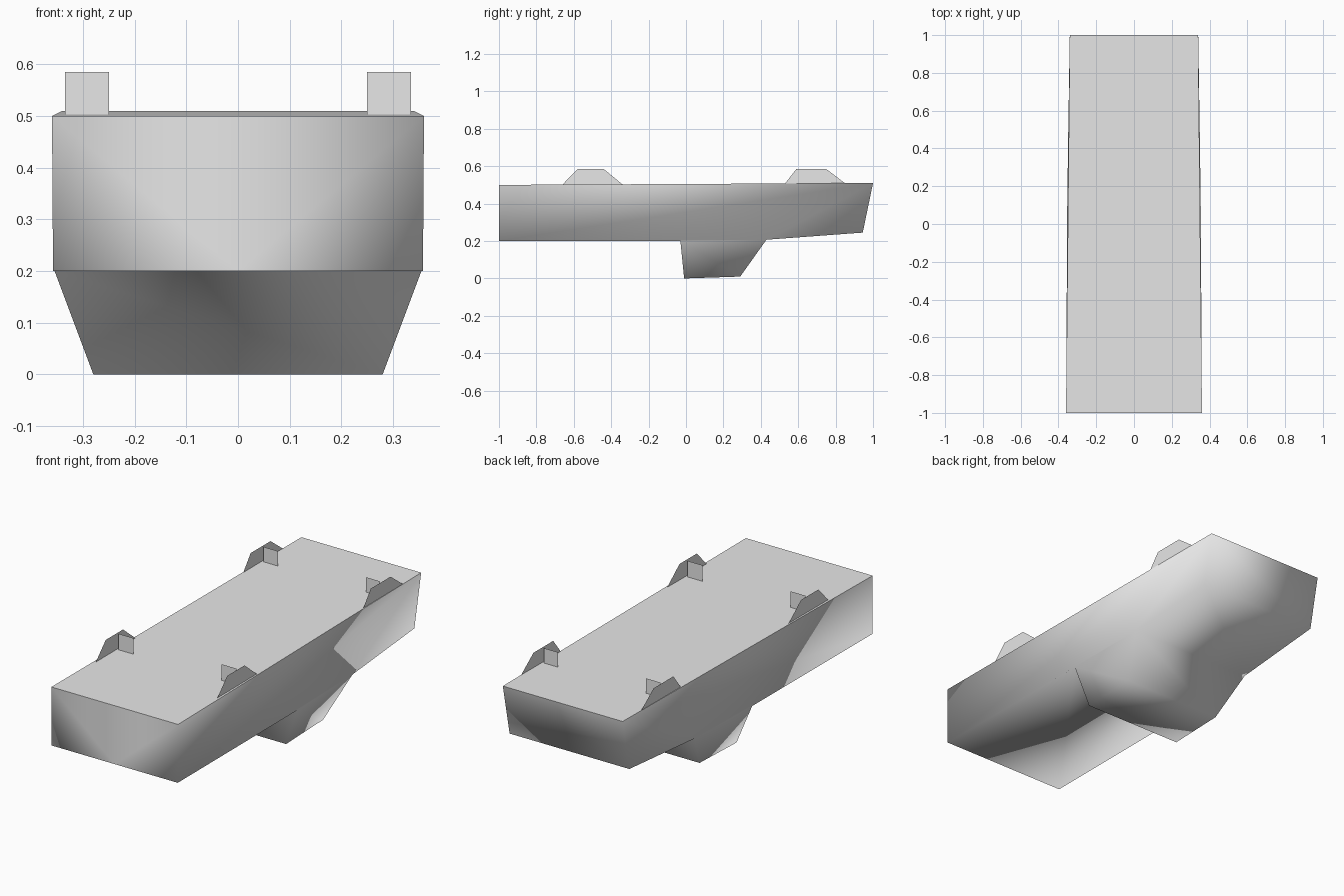
import bpy
import bmesh

if "Cube" in bpy.data.objects:
    bpy.data.objects.remove(bpy.data.objects["Cube"], do_unlink=True)

# Single grey paint
grey = bpy.data.materials.new("plain_grey")
grey.use_nodes = True
grey.diffuse_color = (0.8, 0.8, 0.8, 1)
grey.node_tree.nodes["Principled BSDF"].inputs["Base Color"].default_value = (0.8, 0.8, 0.8, 1)


def add_object(name, bm):
    mesh = bpy.data.meshes.new(name)
    bm.to_mesh(mesh)
    bm.free()
    mesh.materials.append(grey)
    obj = bpy.data.objects.new(name, mesh)
    bpy.context.collection.objects.link(obj)
    return obj


def build_hull():
    bm = bmesh.new()

    def pair(half_width, y, z):
        return [bm.verts.new((s * half_width, y, z)) for s in (-1, 1)]

    # Deck edges and underside stations, each a right/left pair
    deck_front = pair(0.36, -1, 0.5)
    deck_back = pair(0.34, 1, 0.51)
    belly_front = pair(0.358, -1, 0.2)
    keel_front = pair(0.355, -0.03, 0.2)
    foot_front = pair(0.28, -0.01, 0)
    foot_back = pair(0.28, 0.29, 0.01)
    keel_back = pair(0.349, 0.43, 0.207)
    belly_back = pair(0.34, 0.945, 0.245)

    # Underside, keel and tail as one strip of quads
    strip = [belly_front, keel_front, foot_front, foot_back,
             keel_back, belly_back, deck_back]
    for a, b in zip(strip, strip[1:]):
        bm.faces.new((a[0], a[1], b[1], b[0]))
    deck = bm.faces.new((*deck_front, deck_back[1], deck_back[0]))

    # Nose split down the middle, then the hull and keel sides
    mid_top = bm.verts.new((0, -1, 0.5))
    mid_low = bm.verts.new((0, -1, 0.2))
    for i in (0, 1):
        bm.faces.new((deck_front[i], belly_front[i], mid_low, mid_top))
        bm.faces.new([p[i] for p in (deck_front, belly_front, keel_front,
                                     keel_back, belly_back, deck_back)])
        bm.faces.new([p[i] for p in (keel_front, foot_front, foot_back, keel_back)])

    bmesh.ops.recalc_face_normals(bm, faces=bm.faces[:])
    deck.normal_update()
    if deck.normal.z < 0:
        bmesh.ops.reverse_faces(bm, faces=bm.faces[:])

    # Soft body with a crisp deck rim
    for f in bm.faces:
        f.smooth = True
    for e in deck.edges:
        e.smooth = False
    deck.smooth = False
    return add_object("hull", bm)


def build_clip(name, side, x, profile, cross_y):
    # Thin trapezoid rail along the edge, with an upright tab crossing it
    bm = bmesh.new()
    bm.faces.new([bm.verts.new((side * x, y, z)) for y, z in profile])
    top, base = profile[1][1], profile[0][1]
    corners = ((0.25, base), (x - 0.01, base), (x - 0.01, top), (0.25, top))
    bm.faces.new([bm.verts.new((side * cx, cross_y, cz)) for cx, cz in corners])
    for f in bm.faces:
        f.normal_update()
        if f.normal.x * side < -0.5 or f.normal.y > 0.5:
            f.normal_flip()
    return add_object(name, bm)


build_hull()
front = [(-0.66, 0.502), (-0.58, 0.585), (-0.44, 0.585), (-0.34, 0.503)]
back = [(0.53, 0.508), (0.59, 0.585), (0.75, 0.585), (0.85, 0.509)]
for side, label in ((-1, "right"), (1, "left")):
    build_clip("front_clip_" + label, side, 0.345, front, -0.49)
    build_clip("back_clip_" + label, side, 0.341, back, 0.68)
